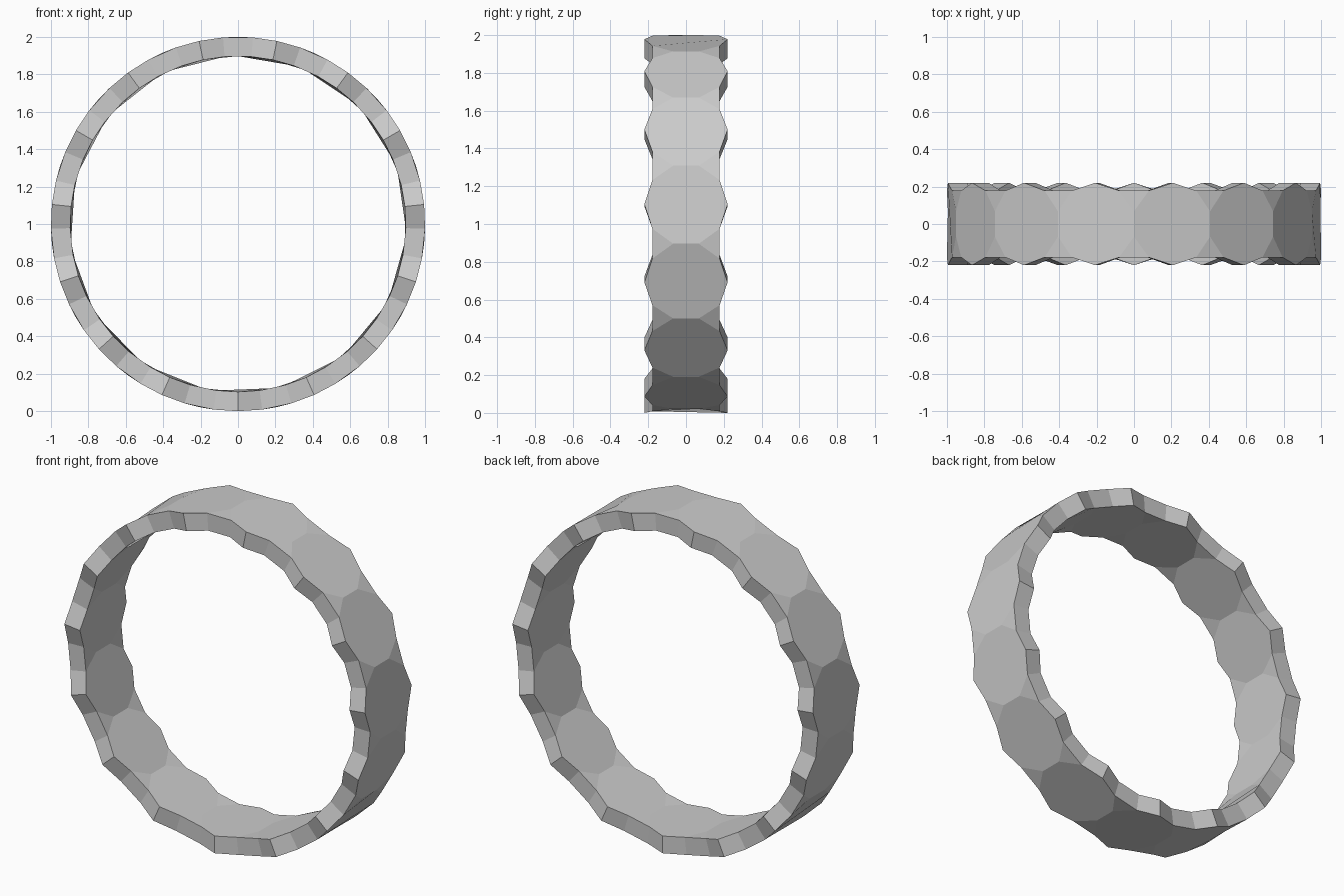
import bpy
import bmesh
from math import sin, cos, pi

if "Cube" in bpy.data.objects:
    bpy.data.objects.remove(bpy.data.objects["Cube"])

COUNT = 15            # decagon panels round the ring
STEP = 2 * pi / COUNT
R_OUT, R_IN = 1.0, 0.897
R_DEC = (STEP / 2) / cos(pi / 10)   # decagons touch edge to edge


def point(bm, radius, ang, y):
    return bm.verts.new((radius * sin(ang), y, 1 + radius * cos(ang)))


def build_skin(bm, radius, flip):
    """Decagons wrapped on a cylinder, with triangles filling the gaps."""
    joints, edges = [], []
    for k in range(COUNT):
        # shared joint edge: lower and upper points
        y = R_DEC * sin(pi / 10)
        joints.append([point(bm, radius, k * STEP, s * y) for s in (-1, 1)])
        # three rim points on each side of the panel
        mid = (k + 0.5) * STEP
        sides = []
        for s in (-1, 1):
            sides.append([point(bm, radius, mid + R_DEC * cos(a * pi / 10),
                                s * R_DEC * sin(a * pi / 10)) for a in (7, 5, 3)])
        edges.append(sides)

    def face(vs):
        bm.faces.new(vs[::-1] if flip else vs)

    for k in range(COUNT):
        j0, j1 = joints[k], joints[(k + 1) % COUNT]
        low, high = edges[k]
        face([j0[0]] + low + [j1[0], j1[1]] + high[::-1] + [j0[1]])
        nlow, nhigh = edges[(k + 1) % COUNT]
        face([low[2], nlow[0], j1[0]])
        face([j1[1], nhigh[0], high[2]])
    return [[v for e in edges for v in e[s]] for s in (0, 1)]


# faceted ring: outer skin, inner skin and the two scalloped rims
bm = bmesh.new()
outer = build_skin(bm, R_OUT, False)
inner = build_skin(bm, R_IN, True)
for o, i in zip(outer, inner):
    n = len(o)
    for k in range(n):
        m = (k + 1) % n
        bm.faces.new([o[k], o[m], i[m], i[k]])
bmesh.ops.recalc_face_normals(bm, faces=bm.faces)
mesh = bpy.data.meshes.new("faceted_ring")
bm.to_mesh(mesh)
bm.free()
ring = bpy.data.objects.new("faceted_ring", mesh)
bpy.context.collection.objects.link(ring)
